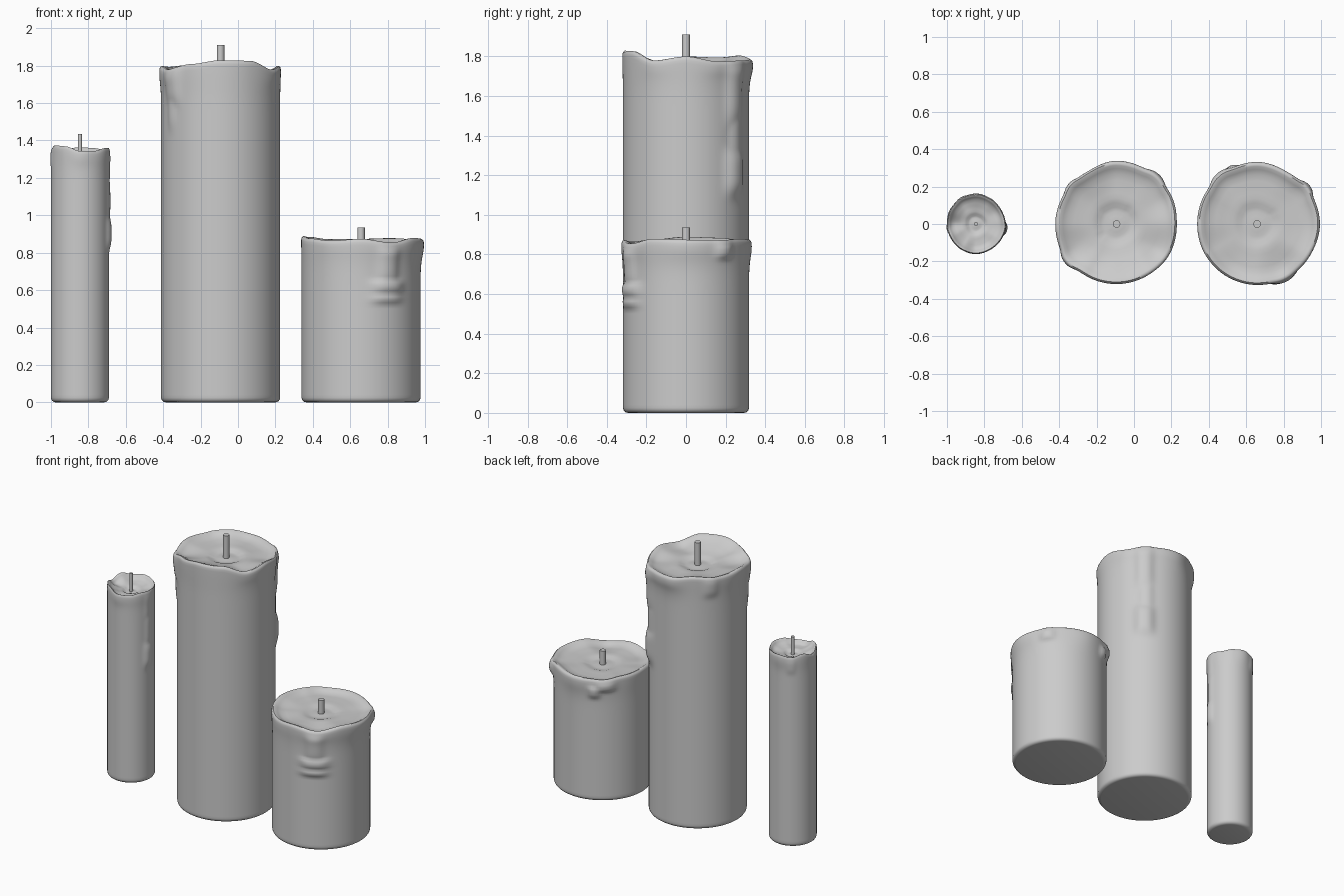
import bpy, math
from math import sin, cos, pi, radians, exp

if "Cube" in bpy.data.objects:
    bpy.data.objects.remove(bpy.data.objects["Cube"])

SEG = 112


def smooth(t):
    t = max(0.0, min(1.0, t))
    return t * t * (3 - 2 * t)


def periodic(points, a):
    """Smooth value from evenly spaced values around the circle."""
    n = len(points)
    u = (a / (2 * pi)) % 1 * n
    i = int(u) % n
    k = smooth(u - int(u))
    return points[i] * (1 - k) + points[(i + 1) % n] * k


def candle(name, cx, r, h, rim, lip, drips, pool, wick_r, wick_top):
    lip_h = min(0.09, r * 0.35)

    def relief(a, z):
        # wax runs: (angle, half width, low z, high z, thickness)
        d = 0
        for deg, w, z0, z1, amp in drips:
            da = (a - radians(deg) + pi) % (2 * pi) - pi
            across = exp(-(abs(da) * r / w) ** 3)
            mid, half = (z0 + z1) / 2, (z1 - z0) / 2
            d = max(d, amp * across * exp(-(abs(z - mid) / half) ** 4))
        return d

    # rounded foot, then body rows up to the rim
    c = 0.025
    rows = [(r - c, 0.0)]
    rows += [(r - c + c * sin(t * pi / 8), c - c * cos(t * pi / 8)) for t in range(1, 5)]
    zs, n = c, int((h - c) / 0.016)
    rows += [(r, c + (h - 0.02 - c) * i / n) for i in range(1, n + 1)]

    rings = []
    for rad, z in rows:
        ring = []
        for i in range(SEG):
            a = 2 * pi * i / SEG
            dz = periodic(rim, a) * smooth((z - h + 0.14) / 0.12)
            over = periodic(lip, a) * exp(-((z - h + 0.035) / lip_h) ** 2)
            rr = rad + over + relief(a, z)
            ring.append((rr * cos(a), rr * sin(a), z + dz))
        rings.append(ring)
    # rounded lip and melted bowl: (radius factor, drop as share of pool)
    edge = rings[-1]
    bowl = [(0.99, -0.012), (0.965, -0.019), (0.93, -0.017), (0.88, -0.007),
            (0.8, 0.006), (0.7, 0.3 * pool), (0.6, 0.46 * pool), (0.5, 0.55 * pool),
            (0.42, 0.6 * pool), (0.34, 0.72 * pool), (0.27, 0.98 * pool),
            (0.2, 1.05 * pool), (0.13, 0.95 * pool), (0.06, 0.93 * pool)]
    for f, drop in bowl:
        ring = []
        for i, (x, y, z) in enumerate(edge):
            a = 2 * pi * i / SEG
            wob = 1 + 0.05 * sin(3 * a + 1) * (1 - f)
            dz = periodic(rim, a) * smooth((f - 0.35) / 0.55)
            ring.append((x * f * wob, y * f * wob, h - 0.02 - drop + dz))
        rings.append(ring)

    verts = [v for ring in rings for v in ring]
    faces = []
    for k in range(len(rings) - 1):
        for i in range(SEG):
            j = (i + 1) % SEG
            faces.append((k * SEG + i, k * SEG + j, (k + 1) * SEG + j, (k + 1) * SEG + i))
    faces.append(tuple(reversed(range(SEG))))
    last = (len(rings) - 1) * SEG
    faces.append(tuple(range(last, last + SEG)))
    me = bpy.data.meshes.new(name)
    me.from_pydata(verts, [], faces)
    ob = bpy.data.objects.new(name, me)
    ob.location.x = cx
    bpy.context.collection.objects.link(ob)
    shade(ob)

    # wick
    z0 = h - pool - 0.05
    bpy.ops.mesh.primitive_cylinder_add(vertices=24, radius=wick_r, depth=wick_top - z0,
                                        location=(cx, 0, (z0 + wick_top) / 2))
    w = bpy.context.object
    w.name = name + "_wick"
    shade(w)


def shade(ob):
    bpy.ops.object.select_all(action='DESELECT')
    ob.select_set(True)
    bpy.context.view_layer.objects.active = ob
    bpy.ops.object.shade_smooth_by_angle(angle=radians(50))


# rim and lip values start at +x and run counter-clockwise in 30 degree steps
candle("small_candle", -0.845, 0.155, 1.36,
       [0, -.01, 0, .005, -.005, .015, -.01, .015, .01, -.015, -.015, 0],
       [.004, 0, .003, .008, .003, .004, 0, 0, .003, .006, .003, .004],
       [(-10, .035, .82, .99, .015), (-8, .03, .95, 1.2, .008), (-10, .03, 1.15, 1.34, .006),
        (120, .03, 1.24, 1.35, .006), (190, .02, 1.26, 1.35, .004)],
       0.035, 0.011, 1.435)

candle("tall_candle", -0.093, 0.318, 1.805,
       [-.005, -.03, -.025, -.02, 0, -.01, -.005, -.025, .005, .025, .022, -.025],
       [.004, .012, .015, .02, .003, .006, .01, .012, .004, .003, .003, .008],
       [(50, .06, 1.1, 1.33, .028), (52, .045, 1.2, 1.56, .015), (50, .055, 1.45, 1.8, .022),
        (217, .055, 1.6, 1.82, .018), (215, .03, 1.46, 1.7, .01),
        (140, .045, 1.66, 1.8, .012)],
       0.04, 0.02, 1.91)

candle("short_candle", 0.658, 0.318, 0.885,
       [-.01, -.012, -.006, -.01, -.012, 0, .005, -.008, -.02, -.01, -.03, -.005],
       [.018, .014, .004, .014, .010, .004, .002, .004, .006, .008, .012, .012],
       [(-63, .085, .585, .655, .026), (-64, .085, .53, .585, .018),
        (-63, .055, .63, .86, .02), (36, .045, .78, .87, .018),
        (128, .06, .79, .87, .018), (115, .035, .74, .83, .018)],
       0.03, 0.02, 0.935)
